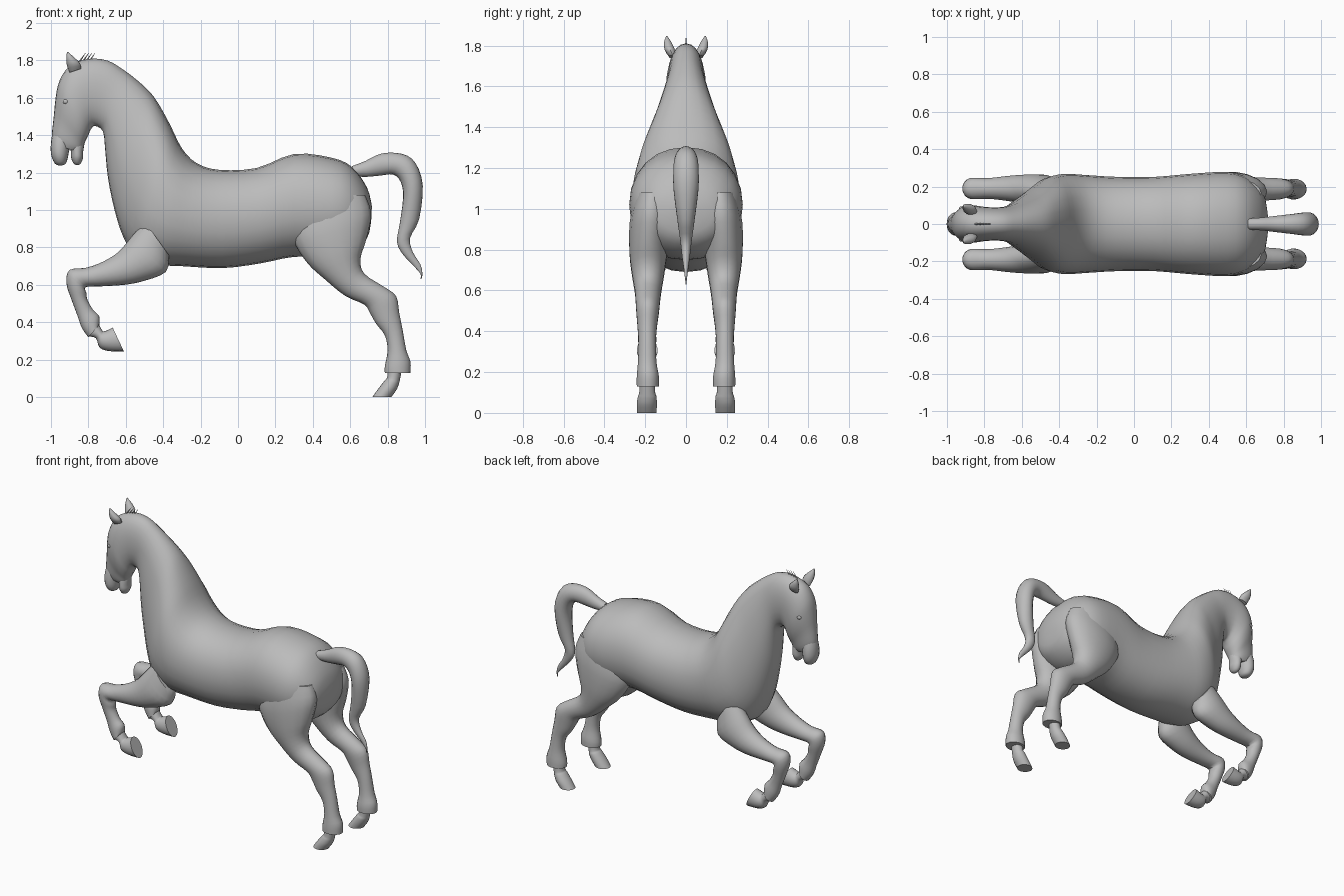
import bpy, bmesh, math
from mathutils import Vector

grey = bpy.data.materials.new("grey")
grey.diffuse_color = (0.5, 0.5, 0.5, 1)


def finish(bm, name, mirror=False):
    bmesh.ops.recalc_face_normals(bm, faces=bm.faces[:])
    me = bpy.data.meshes.new(name)
    bm.to_mesh(me)
    bm.free()
    ob = bpy.data.objects.new(name, me)
    bpy.context.collection.objects.link(ob)
    me.materials.append(grey)
    bpy.ops.object.select_all(action='DESELECT')
    ob.select_set(True)
    bpy.context.view_layer.objects.active = ob
    bpy.ops.object.shade_smooth_by_angle(angle=math.radians(50))
    if mirror:
        m = ob.modifiers.new("mirror", 'MIRROR')
        m.use_axis = (False, True, False)
    return ob


def spline(rows, steps):
    """Smooth curve through section rows (Catmull-Rom)."""
    out = []
    for i in range(len(rows) - 1):
        a, b, c, d = rows[max(i - 1, 0)], rows[i], rows[i + 1], rows[min(i + 2, len(rows) - 1)]
        for k in range(steps):
            t = k / steps
            out.append([0.5 * (2 * q + (r - p) * t + (2 * p - 5 * q + 4 * r - s) * t * t
                               + (3 * q - p - 3 * r + s) * t ** 3) for p, q, r, s in zip(a, b, c, d)])
    out.append(list(rows[-1]))
    return out


def loft(name, rows, sides=18, steps=3, mirror=False, power=1.0):
    """Each row: edge point x, z, opposite edge point x, z, half width, centre y."""
    bm = bmesh.new()
    rings = []
    for x1, z1, x2, z2, w, y in spline(rows, steps):
        ring = []
        for k in range(sides):
            a = 2 * math.pi * k / sides
            c, s = math.cos(a), math.sin(a)
            c = math.copysign(abs(c) ** power, c)
            s = math.copysign(abs(s) ** power, s)
            ring.append(bm.verts.new(((x1 + x2) / 2 + (x1 - x2) / 2 * c, y + w * s,
                                      (z1 + z2) / 2 + (z1 - z2) / 2 * c)))
        rings.append(ring)
    for r, q in zip(rings, rings[1:]):
        for k in range(sides):
            n = (k + 1) % sides
            bm.faces.new((r[k], r[n], q[n], q[k]))
    bm.faces.new(rings[0])
    bm.faces.new(rings[-1])
    return finish(bm, name, mirror)


def centred(rows):
    return [r + (0,) for r in rows]


# Torso, neck and head: top edge, bottom edge, half width
loft("body_neck_and_head", centred([
    (.716, 1.02, .712, .94, .06), (.69, 1.12, .69, .85, .17), (.61, 1.23, .61, .78, .245),
    (.5, 1.28, .5, .75, .278), (.3, 1.30, .3, .75, .268), (.1, 1.225, .12, .715, .252),
    (-.1, 1.215, -.08, .69, .252), (-.22, 1.25, -.3, .70, .262), (-.3, 1.33, -.44, .71, .268),
    (-.36, 1.45, -.55, .76, .25), (-.42, 1.56, -.615, .86, .205), (-.47, 1.63, -.66, 1.0, .165),
    (-.54, 1.695, -.695, 1.17, .13), (-.62, 1.755, -.71, 1.32, .102), (-.70, 1.80, -.722, 1.42, .09),
    (-.80, 1.808, -.765, 1.45, .09), (-.90, 1.77, -.787, 1.43, .098), (-.955, 1.69, -.80, 1.40, .1),
    (-.975, 1.60, -.815, 1.37, .09), (-.985, 1.50, -.825, 1.345, .072),
    (-.995, 1.40, -.833, 1.32, .058), (-.985, 1.35, -.85, 1.31, .045)]),
    sides=24, power=0.93)

# Open mouth: nose with upper lip, and lower lip
loft("upper_lip", centred([
    (-.985, 1.44, -.88, 1.40, .045), (-.999, 1.37, -.90, 1.33, .06),
    (-1.0, 1.30, -.91, 1.28, .06), (-.98, 1.25, -.92, 1.25, .04), (-.955, 1.238, -.935, 1.24, .012)]))
loft("lower_lip", centred([
    (-.92, 1.38, -.82, 1.36, .045), (-.895, 1.32, -.828, 1.31, .05),
    (-.892, 1.28, -.828, 1.28, .048), (-.88, 1.25, -.84, 1.25, .03), (-.865, 1.24, -.855, 1.24, .008)]))

# Tail: outer edge, inner edge, half width
loft("tail", centred([
    (.61, 1.235, .61, 1.18, .03), (.68, 1.262, .69, 1.178, .035), (.77, 1.303, .765, 1.185, .045),
    (.88, 1.30, .83, 1.19, .055), (.95, 1.25, .87, 1.15, .062), (.988, 1.13, .883, 1.07, .062),
    (.968, .95, .865, .93, .042), (.92, .85, .85, .83, .028), (.935, .775, .88, .765, .02),
    (.975, .71, .94, .70, .011), (.986, .66, .975, .66, .005), (.98, .63, .976, .632, .002)]))

# Hind legs: front edge, back edge, half width, centre y
loft("hind_leg", [
    (.36, 1.08, .68, 1.08, .08, .165), (.29, .88, .712, .98, .105, .172), (.36, .73, .685, .84, .094, .184),
    (.47, .625, .655, .74, .08, .186), (.575, .54, .675, .66, .066, .186), (.675, .495, .78, .59, .06, .187),
    (.705, .45, .845, .54, .056, .188), (.74, .39, .862, .45, .048, .19), (.785, .33, .88, .36, .043, .19),
    (.80, .25, .90, .25, .046, .19), (.785, .165, .922, .19, .055, .187),
    (.785, .13, .922, .13, .055, .187)], mirror=True)
loft("hind_hoof", [
    (.80, .14, .875, .14, .038, .19), (.797, .105, .865, .09, .04, .19), (.785, .09, .86, .07, .046, .19),
    (.75, .045, .848, .04, .05, .192), (.718, 0, .82, 0, .048, .192)], mirror=True)

# Front legs, folded: front edge, back edge, half width, centre y
loft("front_leg", [
    (-.50, .94, -.37, .76, .07, .165), (-.58, .845, -.385, .67, .085, .178), (-.64, .775, -.5, .622, .08, .185),
    (-.72, .725, -.61, .60, .068, .19), (-.81, .692, -.74, .592, .056, .19), (-.90, .68, -.815, .588, .058, .19),
    (-.918, .61, -.81, .555, .054, .19), (-.89, .52, -.805, .52, .043, .19), (-.86, .44, -.775, .467, .038, .19),
    (-.835, .37, -.742, .432, .044, .19), (-.80, .32, -.742, .385, .045, .19)], mirror=True)
loft("front_hoof", [
    (-.805, .325, -.75, .40, .036, .19), (-.76, .315, -.725, .355, .038, .19),
    (-.74, .265, -.715, .352, .045, .19), (-.69, .246, -.692, .36, .05, .19),
    (-.61, .244, -.67, .372, .05, .19)], mirror=True)

# Ears
loft("ear", [
    (-.90, 1.735, -.84, 1.755, .018, .065), (-.915, 1.775, -.845, 1.785, .026, .08),
    (-.918, 1.815, -.88, 1.82, .018, .09), (-.914, 1.846, -.91, 1.846, .003, .094)], sides=10, mirror=True)

# Eyes: flattened balls
bm = bmesh.new()
bmesh.ops.create_uvsphere(bm, u_segments=12, v_segments=8, radius=1)
for v in bm.verts:
    v.co = Vector((-.92 + v.co.x * .017, .083 + v.co.y * .011, 1.58 + v.co.z * .013))
finish(bm, "eye", True)

# Forelock: short thin hair spikes
bm = bmesh.new()
for i in range(4):
    x = -.85 + i * .017
    bmesh.ops.create_cone(bm, segments=4, radius1=.006, radius2=.001, depth=.05)
    for v in bm.verts[-8:]:
        v.co = Vector((x + v.co.x + (v.co.z + .025) * .7, v.co.y, 1.815 + v.co.z))
finish(bm, "forelock")
